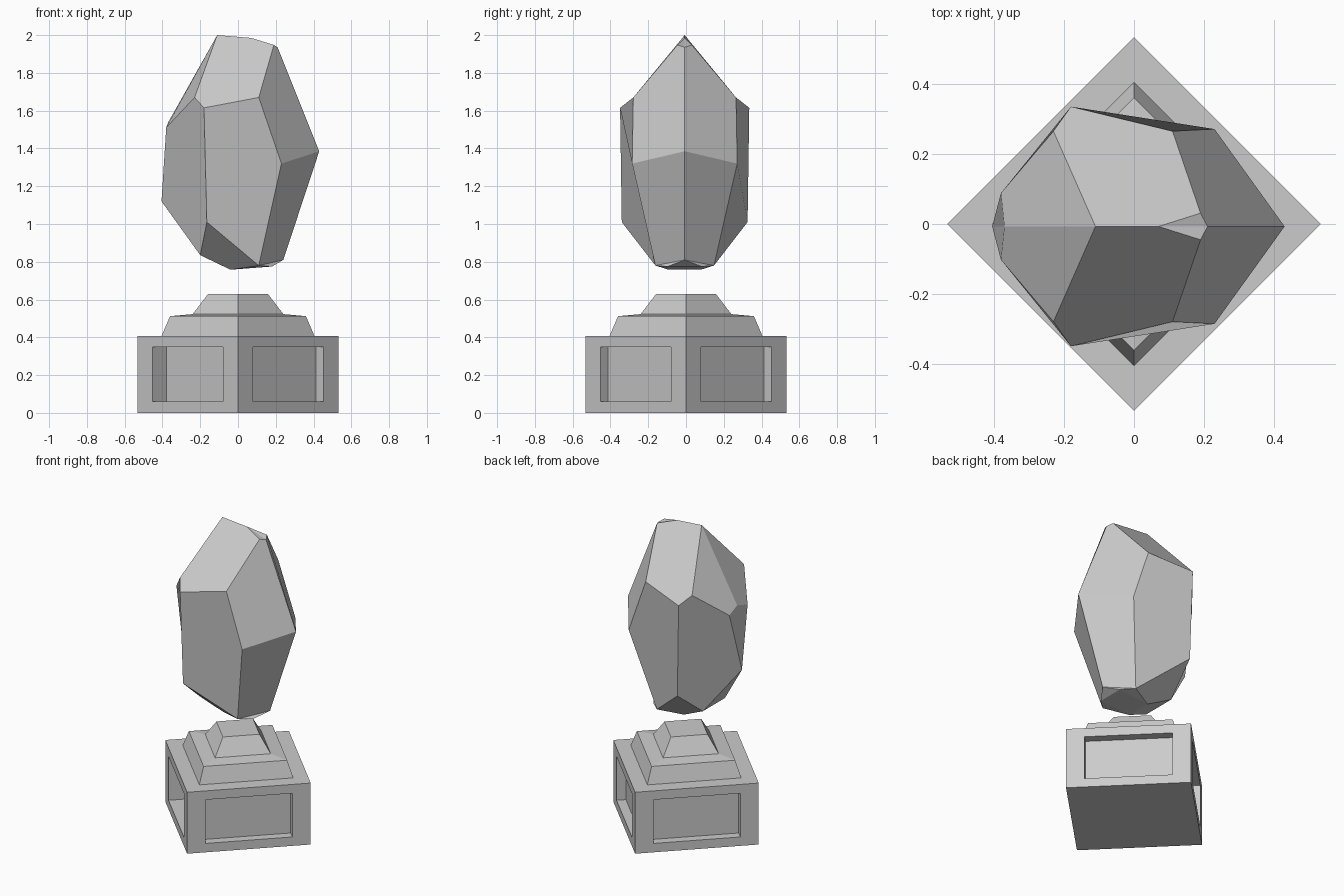
import bpy, bmesh
from math import cos, sin, pi
from mathutils import Vector

if "Cube" in bpy.data.objects:
    bpy.data.objects.remove(bpy.data.objects["Cube"])


def finish(bm, name):
    bmesh.ops.recalc_face_normals(bm, faces=bm.faces)
    me = bpy.data.meshes.new(name)
    bm.to_mesh(me)
    bm.free()
    ob = bpy.data.objects.new(name, me)
    bpy.context.collection.objects.link(ob)
    return ob


def diamond_stack(profile):
    """Four-sided solid, corners on the x and y axes, from (radius, z) pairs."""
    bm = bmesh.new()
    rings = [[bm.verts.new((r * cos(i * pi / 2), r * sin(i * pi / 2), z))
              for i in range(4)] for r, z in profile]
    for a, b in zip(rings, rings[1:]):
        for i in range(4):
            j = (i + 1) % 4
            bm.faces.new((a[i], a[j], b[j], b[i]))
    bm.faces.new(rings[0][::-1])
    bm.faces.new(rings[-1])
    bmesh.ops.recalc_face_normals(bm, faces=bm.faces)
    return bm


# Pedestal block with a recessed panel on each side, deeper at front left
bm = diamond_stack([(0.533, 0), (0.533, 0.407)])
walls = [f for f in bm.faces if abs(f.normal.z) < 0.5]
bmesh.ops.inset_individual(bm, faces=walls, thickness=0.059, depth=0,
                           use_even_offset=True)
for f in walls:
    n, c = f.normal.copy(), f.calc_center_median()
    side = Vector((-n.y, n.x, 0))
    for v in f.verts:
        d = (v.co - c).dot(side)
        v.co += side * (0.265 * (1 if d > 0 else -1) - d)
    deep = n.x < 0 and n.y < 0
    bmesh.ops.inset_individual(bm, faces=[f], thickness=0,
                               depth=-0.106 if deep else -0.057)
finish(bm, "pedestal_block")

# Stepped cap on the pedestal
finish(diamond_stack([(0.405, 0.407), (0.36, 0.512), (0.24, 0.523), (0.158, 0.63)]),
       "pedestal_cap")

# Floating faceted stone: half the corners and facets, mirrored across y = MID
MID = -0.007
corners = [
    (-0.11, 0, 2.0), (0.07, 0, 1.985), (0.21, 0, 1.935), (0.19, 0.038, 1.948),
    (0.11, 0.272, 1.67), (-0.23, 0.272, 1.67), (-0.18, 0.342, 1.615),
    (-0.37, 0, 1.538), (-0.38, 0.095, 1.51), (0.43, 0, 1.385),
    (0.23, 0.278, 1.32), (-0.405, 0, 1.12), (-0.165, 0.333, 1.01),
    (-0.20, 0.115, 0.835), (0.24, 0, 0.81), (0.11, 0.155, 0.78),
    (0.18, 0.09, 0.775), (-0.04, 0.085, 0.758),
]
side_facets = [
    (0, 1, 3, 4, 6, 5), (1, 2, 3), (2, 9, 10, 4, 3), (4, 10, 15, 12, 6),
    (9, 14, 15, 10), (0, 5, 8, 7), (5, 6, 12, 13, 11, 8), (7, 8, 11),
    (12, 15, 17, 13), (15, 16, 17), (14, 16, 15),
]
middle_facets = [(11, 13), (13, 17), (17, 16), (16, 14)]  # bridge both halves

bm = bmesh.new()
back = [bm.verts.new((x, MID + y, z)) for x, y, z in corners]
front = [bm.verts.new((x, MID - y, z)) if y else back[i]
         for i, (x, y, z) in enumerate(corners)]
for f in side_facets:
    bm.faces.new([back[i] for i in f])
    bm.faces.new([front[i] for i in f])
for a, b in middle_facets:
    loop = [back[a], back[b], front[b], front[a]]
    bm.faces.new(list(dict.fromkeys(loop)))
finish(bm, "faceted_stone")
